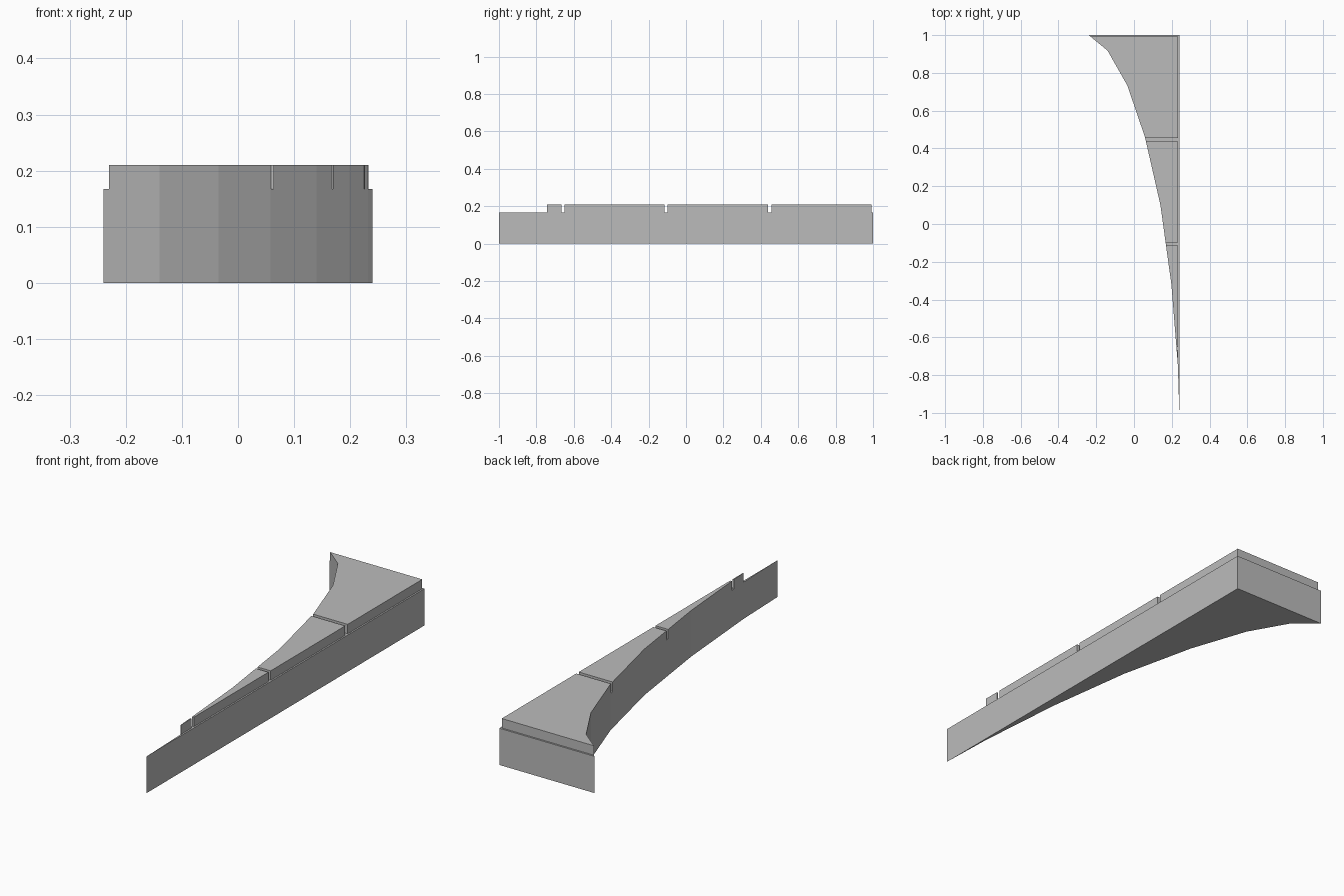
import bpy, bmesh

cube = bpy.data.objects.get("Cube")
if cube:
    bpy.data.objects.remove(cube, do_unlink=True)

GREY = (0.5, 0.5, 0.5, 1)
grey = bpy.data.materials.new("plain grey")
grey.use_nodes = True
grey.diffuse_color = GREY
grey.node_tree.nodes["Principled BSDF"].inputs["Base Color"].default_value = GREY

# Curved side of the wedge in plan, from the pointed front to the wide back
CURVE = [(0.24, -1), (0.232, -0.745), (0.198, -0.32), (0.14, 0.1),
         (0.058, 0.46), (-0.035, 0.733), (-0.14, 0.918), (-0.24, 1)]
BASE_TOP, TOP = 0.167, 0.21


def curve_x(y):
    """x of the curved side at a given y"""
    for (x0, y0), (x1, y1) in zip(CURVE, CURVE[1:]):
        if y0 <= y <= y1:
            return x0 + (x1 - x0) * (y - y0) / (y1 - y0)


def wedge_slice(name, y0, y1, side_x, z0, z1):
    """Prism between the curved side and the straight side"""
    plan = [(curve_x(y0), y0)]
    plan += [p for p in CURVE if y0 < p[1] < y1]
    plan += [(curve_x(y1), y1), (side_x, y1)]
    if side_x - curve_x(y0) > 0.0005:
        plan.append((side_x, y0))
    bm = bmesh.new()
    face = bm.faces.new([bm.verts.new((x, y, z0)) for x, y in plan])
    up = bmesh.ops.extrude_face_region(bm, geom=[face])["geom"]
    bmesh.ops.translate(bm, vec=(0, 0, z1 - z0),
                        verts=[v for v in up if isinstance(v, bmesh.types.BMVert)])
    bmesh.ops.recalc_face_normals(bm, faces=bm.faces)
    mesh = bpy.data.meshes.new(name)
    bm.to_mesh(mesh)
    bm.free()
    mesh.materials.append(grey)
    obj = bpy.data.objects.new(name, mesh)
    bpy.context.collection.objects.link(obj)


# Solid base
wedge_slice("base", -1, 1, 0.24, 0, BASE_TOP)

# Capping stones, set in from the straight side and back, with open joints
STONES = [(-0.743, -0.666), (-0.65, -0.114), (-0.098, 0.438), (0.456, 0.992)]
for i, (y0, y1) in enumerate(STONES):
    wedge_slice(f"capping_stone_{i + 1}", y0, y1, 0.233, BASE_TOP, TOP)
